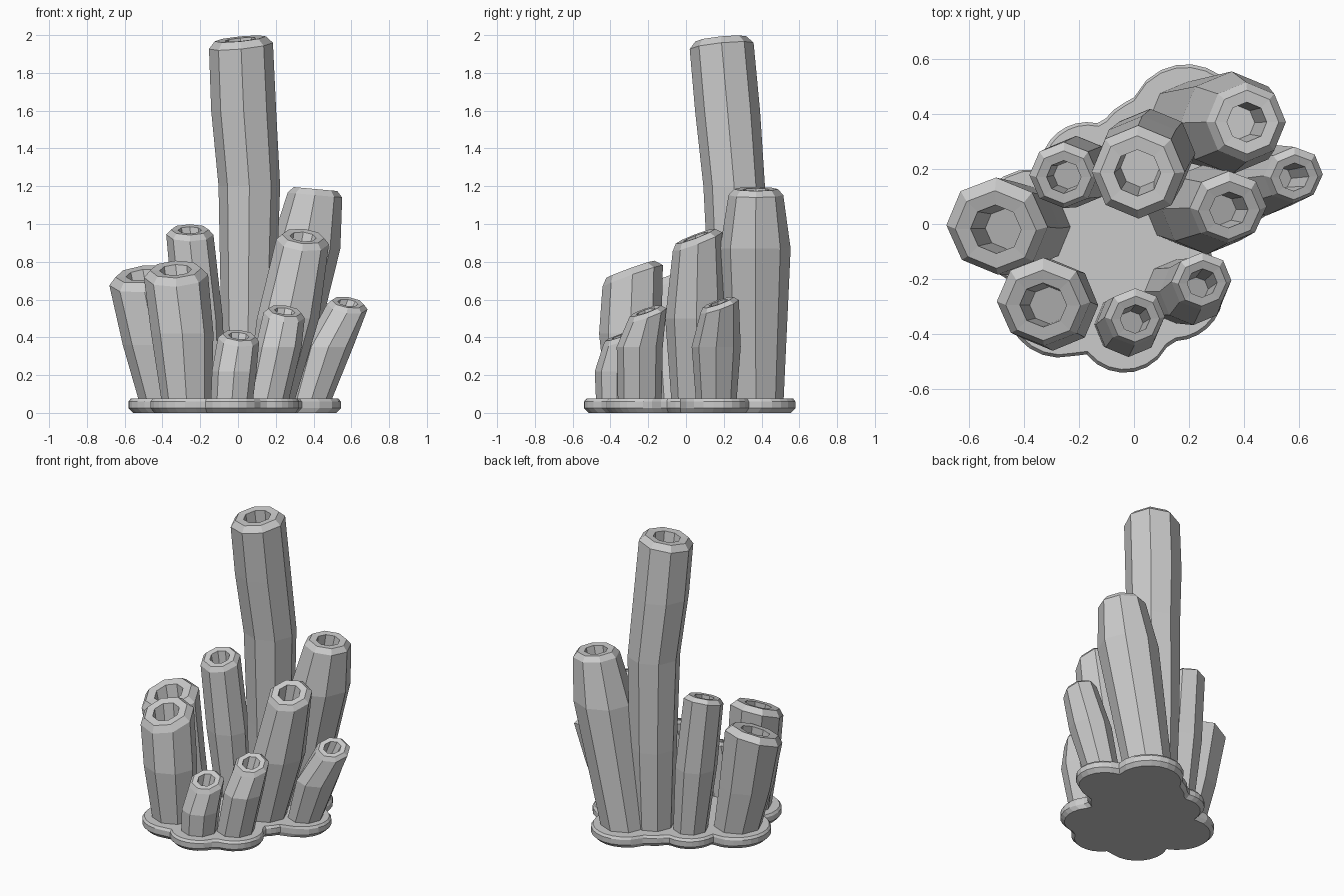
import bpy, math
from mathutils import Vector

if "Cube" in bpy.data.objects:
    bpy.data.objects.remove(bpy.data.objects["Cube"])

SIDES = 8


def make_object(name, verts, faces):
    mesh = bpy.data.meshes.new(name)
    mesh.from_pydata([tuple(v) for v in verts], [], faces)
    mesh.update()
    obj = bpy.data.objects.new(name, mesh)
    bpy.context.collection.objects.link(obj)
    return obj


def loft(name, rings):
    """Skin a list of equal-length rings and cap both ends."""
    n = len(rings[0])
    verts = [v for ring in rings for v in ring]
    faces = [tuple(reversed(range(n)))]
    for k in range(len(rings) - 1):
        for i in range(n):
            j = (i + 1) % n
            faces.append((k*n + i, k*n + j, (k+1)*n + j, (k+1)*n + i))
    faces.append(tuple(range(len(verts) - n, len(verts))))
    return make_object(name, verts, faces)


def ring(center, r, normal=(0, 0, 1)):
    rot = Vector((0, 0, 1)).rotation_difference(Vector(normal))
    return [Vector(center) + rot @ Vector((r*math.cos(a), r*math.sin(a), 0))
            for a in (2*math.pi*i/SIDES for i in range(SIDES))]


def tube(name, sections, top, r, tilt):
    """Body sections are (x, y, z, radius); the tilted mouth is hollow."""
    n = Vector((tilt[0], tilt[1], 1)).normalized()
    top = Vector(top)
    axis = (top - Vector(sections[-1][:3])).normalized()
    rings = [ring(s[:3], s[3]) for s in sections]
    rings.append(ring(top - n*0.22*r, r, n))
    rings.append(ring(top, 0.80*r, n))
    rings.append(ring(top - n*0.02*r, 0.50*r, n))
    rings.append(ring(top - axis*1.3*r, 0.42*r, n))
    return loft(name, rings)


# Tubes: body sections, mouth centre, mouth radius, mouth tilt
TUBES = {
    "tall_tube": ([(.05, .27, .03, .125), (.055, .27, .6, .147), (.06, .255, 1.2, .163),
                   (.03, .22, 1.6, .172)], (.012, .185, 1.98), .17, (-.1, -.1)),
    "back_right_tube": ([(.19, .37, .03, .145), (.355, .367, .87, .187)],
                        (.41, .37, 1.185), .145, (.09, 0)),
    "middle_right_tube": ([(.165, .05, .03, .125), (.265, .055, .5, .165)],
                          (.345, .05, .935), .14, (.1, -.38)),
    "far_right_tube": ([(.375, .16, .03, .105), (.48, .16, .35, .13)],
                       (.582, .17, .585), .108, (.15, -.35)),
    "front_right_tube": ([(.145, -.245, .03, .115), (.215, -.245, .35, .122)],
                         (.248, -.215, .54), .11, (.15, -.35)),
    "front_small_tube": ([(-.035, -.365, .03, .11), (-.02, -.365, .22, .118)],
                         (.005, -.345, .41), .11, (.1, -.35)),
    "front_left_tube": ([(-.27, -.29, .03, .13), (-.295, -.295, .42, .165)],
                        (-.33, -.295, .76), .17, (-.05, -.36)),
    "left_tube": ([(-.37, -.01, .03, .145), (-.44, -.015, .36, .17)],
                  (-.502, -.02, .735), .185, (-.12, -.32)),
    "back_left_tube": ([(-.17, .2, .03, .105), (-.21, .19, .5, .13)],
                       (-.255, .17, .97), .125, (0, -.3)),
}
for name, (sections, top, r, tilt) in TUBES.items():
    tube(name, sections, top, r, tilt)

# Lobed base plate: outline of one disc around the foot of each tube
discs = [(s[0][0], s[0][1], s[0][3] + .065) for s, *_ in TUBES.values()]


def reach(a):
    d = Vector((math.cos(a), math.sin(a)))
    best = .2
    for x, y, r in discs:
        along = x*d.x + y*d.y
        h = r*r - (x*x + y*y - along*along)
        if h > 0:
            best = max(best, along + math.sqrt(h))
    return best


N = 72
outline = [(a, reach(a)) for a in (2*math.pi*i/N for i in range(N))]
loft("base_plate", [[Vector(((d - inset)*math.cos(a), (d - inset)*math.sin(a), z))
                     for a, d in outline]
                    for inset, z in ((.025, 0), (0, .025), (0, .06), (.012, .075))])
